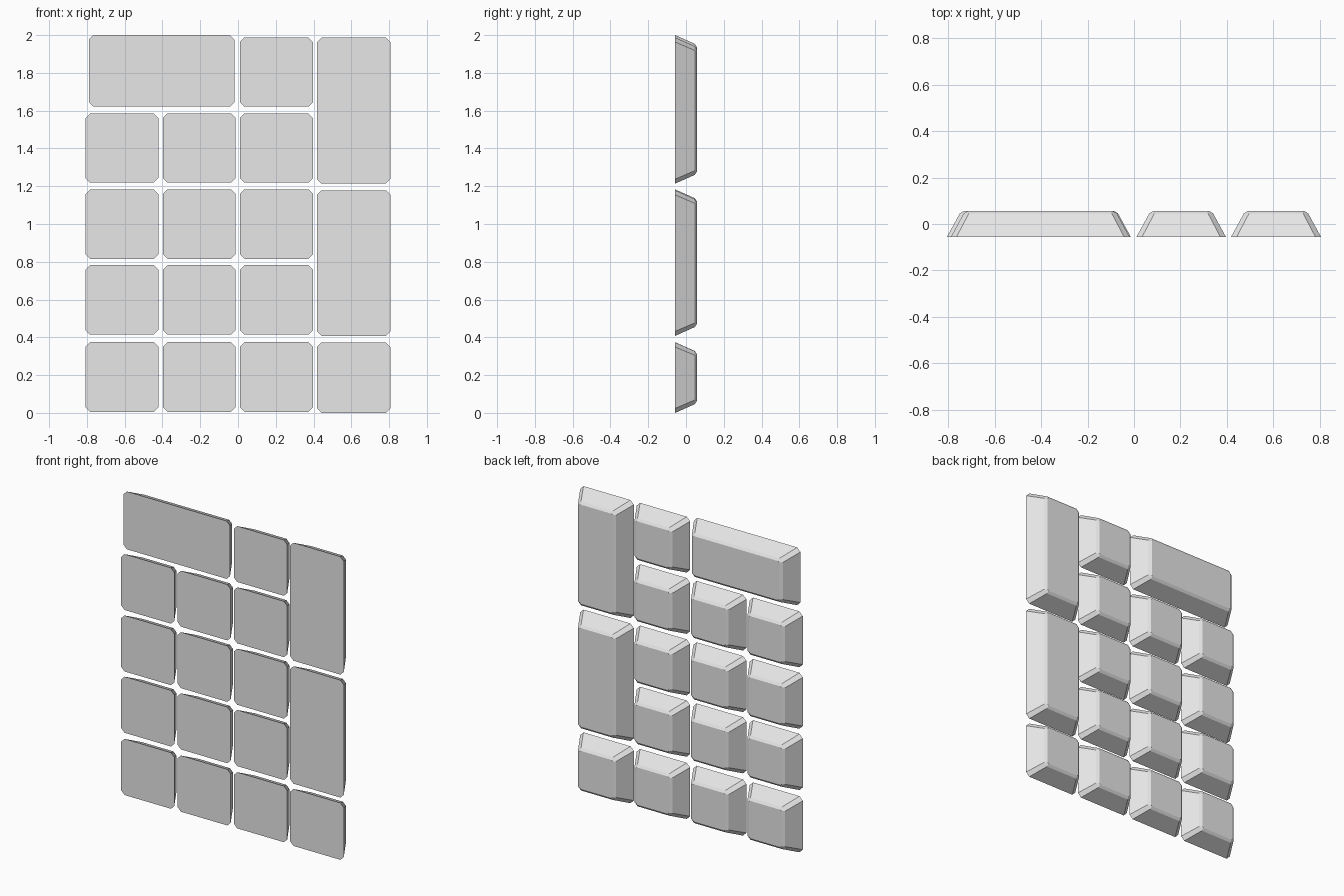
import bpy
import bmesh

cube = bpy.data.objects.get("Cube")
if cube:
    bpy.data.objects.remove(cube, do_unlink=True)

# Single plain grey
grey = bpy.data.materials.new("light_grey")
grey.use_nodes = True
grey.diffuse_color = (0.8, 0.8, 0.8, 1)
grey.node_tree.nodes["Principled BSDF"].inputs["Base Color"].default_value = (0.8, 0.8, 0.8, 1)

# Tapered profile of every key: depth y, side inset, end inset, corner cut
PROFILE = [(-0.057, 0.0, 0.0, 0.024),
           (0.046, 0.056, 0.046, 0.022),
           (0.057, 0.075, 0.062, 0.006)]


def ring(bm, x0, x1, z0, z1, y, c):
    """Rectangle with cut corners in the xz plane."""
    pts = [(x0 + c, z0), (x1 - c, z0), (x1, z0 + c), (x1, z1 - c),
           (x1 - c, z1), (x0 + c, z1), (x0, z1 - c), (x0, z0 + c)]
    return [bm.verts.new((x, y, z)) for x, z in pts]


def key(name, x0, x1, z0, z1):
    bm = bmesh.new()
    rings = [ring(bm, x0 + sx, x1 - sx, z0 + sz, z1 - sz, y, c)
             for y, sx, sz, c in PROFILE]
    for a, b in zip(rings, rings[1:]):
        for i in range(8):
            j = (i + 1) % 8
            bm.faces.new((a[i], a[j], b[j], b[i]))
    bm.faces.new(rings[0])
    bm.faces.new(rings[-1])
    bmesh.ops.recalc_face_normals(bm, faces=bm.faces)
    mesh = bpy.data.meshes.new(name)
    bm.to_mesh(mesh)
    bm.free()
    mesh.materials.append(grey)
    bpy.context.collection.objects.link(bpy.data.objects.new(name, mesh))


# Regular keys: three columns, four rows
COLUMNS = [(-0.807, -0.422), (-0.398, -0.013), (0.01, 0.397)]
ROWS = [(0.006, 0.374), (0.414, 0.782), (0.816, 1.183), (1.219, 1.585)]
for r, (z0, z1) in enumerate(ROWS, 1):
    for c, (x0, x1) in enumerate(COLUMNS, 1):
        key(f"key_row{r}_column{c}", x0, x1, z0, z1)

# Top row, with the double-width key
key("wide_key", -0.79, -0.018, 1.621, 2.0)
key("top_key", 0.01, 0.397, 1.621, 1.987)

# End column, with two double-height keys
key("corner_key", 0.418, 0.807, 0.0, 0.373)
key("lower_tall_key", 0.418, 0.807, 0.408, 1.178)
key("upper_tall_key", 0.418, 0.807, 1.214, 1.987)
